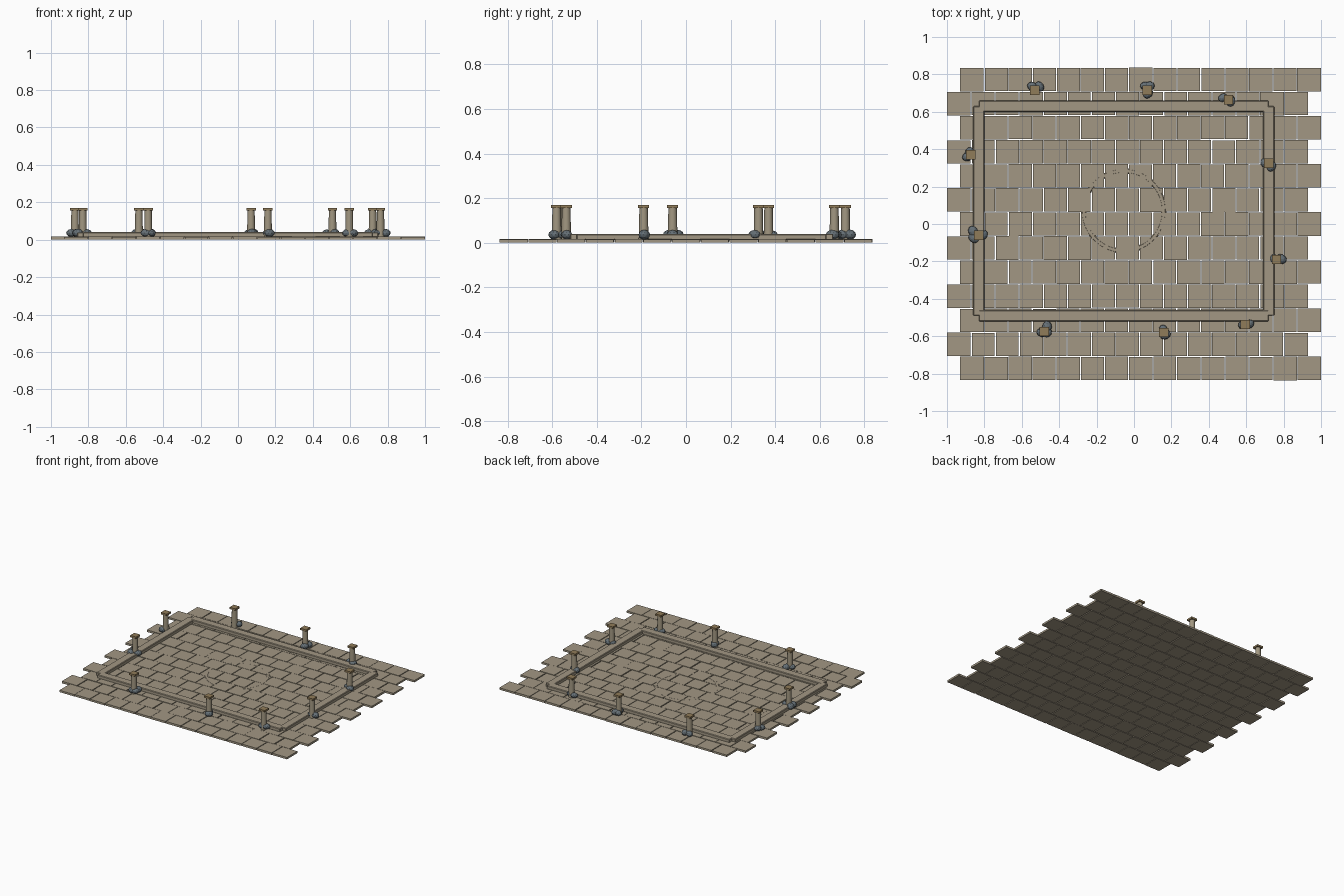
import bpy, bmesh, math, random
from mathutils import Matrix, Vector

if "Cube" in bpy.data.objects:
    bpy.data.objects.remove(bpy.data.objects["Cube"])

random.seed(4)


def material(name, rgb):
    m = bpy.data.materials.new(name)
    m.diffuse_color = (*rgb, 1)
    m.use_nodes = True
    m.node_tree.nodes["Principled BSDF"].inputs["Base Color"].default_value = m.diffuse_color
    return m


STONE = material("sandstone", (0.36, 0.31, 0.23))
POST = material("post_stone", (0.36, 0.31, 0.22))
CAP = material("cap_brown", (0.28, 0.20, 0.10))
ROCK = material("grey_rock", (0.13, 0.16, 0.18))


def finish(bm, name, mat, bevel=0):
    me = bpy.data.meshes.new(name)
    bm.normal_update()
    bm.to_mesh(me)
    bm.free()
    ob = bpy.data.objects.new(name, me)
    bpy.context.collection.objects.link(ob)
    me.materials.append(mat)
    if bevel:
        mod = ob.modifiers.new("bevel", 'BEVEL')
        mod.width = bevel
        mod.segments = 1
    return ob


def box(bm, x0, x1, y0, y1, z0, z1):
    c = Vector(((x0 + x1) / 2, (y0 + y1) / 2, (z0 + z1) / 2))
    bmesh.ops.create_cube(bm, size=1, matrix=Matrix.Translation(c)
                          @ Matrix.Diagonal((x1 - x0, y1 - y0, z1 - z0, 1)))


def smooth(ob, angle=35):
    bpy.context.view_layer.objects.active = ob
    ob.select_set(True)
    bpy.ops.object.shade_smooth_by_angle(angle=math.radians(angle))
    ob.select_set(False)


# Paving: 13 rows of 15 stones, alternate rows shifted by half a stone
ROWS, COLS, PITCH = 13, 15, 0.1287
bm = bmesh.new()
for r in range(ROWS):
    start = -1 + (0 if r % 2 else 0.07)
    y = (r - ROWS / 2) * PITCH
    for c in range(COLS):
        x = start + c * PITCH
        left = 0 if c == 0 else random.uniform(0.001, 0.004)
        right = 0 if c == COLS - 1 else random.uniform(0.001, 0.004)
        gap = random.uniform(0.001, 0.003)
        box(bm, x + left, min(x + PITCH - right, 1), y + gap, y + PITCH - gap,
            random.uniform(0, 0.001), random.uniform(0.0145, 0.0165))
finish(bm, "paving_stones", STONE)

# Raised kerb: four beams ending on each other's centre lines
CX, CY, HX, HY, W = -0.055, 0.07, 0.775, 0.56, 0.03
for s, side in ((-1, "front"), (1, "back")):
    bm = bmesh.new()
    y = CY + s * HY
    box(bm, CX - HX, CX + HX, y - W, y + W, 0.012, 0.04)
    finish(bm, side + "_kerb", STONE, 0.004)
for s, side in ((-1, "left"), (1, "right")):
    bm = bmesh.new()
    x = CX + s * HX
    box(bm, x - W, x + W, CY - HY, CY + HY, 0.012, 0.0395)
    finish(bm, side + "_kerb", STONE, 0.004)

# Thin ring set almost flush into the middle of the paving
bm = bmesh.new()
N = 64
loops = []
for rad, z in ((0.228, 0.009), (0.222, 0.0158), (0.206, 0.0158), (0.2, 0.009)):
    loops.append([bm.verts.new((CX + rad * math.cos(2 * math.pi * i / N),
                                CY + rad * math.sin(2 * math.pi * i / N), z))
                  for i in range(N)])
for k in range(4):
    a, b = loops[k], loops[(k + 1) % 4]
    for i in range(N):
        j = (i + 1) % N
        bm.faces.new((a[i], a[j], b[j], b[i]))
smooth(finish(bm, "centre_ring", STONE))

# Posts: position, then offsets of the rocks heaped at the foot
POSTS = [
    (-0.53, 0.715, [(-0.013, 0.02), (0.025, 0.02)]),
    (0.07, 0.715, [(-0.01, 0.022), (0.01, 0.02), (0.005, -0.015)]),
    (0.505, 0.665, [(-0.03, 0.01), (0.012, -0.008)]),
    (-0.872, 0.37, [(-0.018, -0.01), (-0.008, 0.015)]),
    (0.72, 0.325, [(-0.018, 0.0), (0.015, -0.018)]),
    (-0.83, -0.06, [(-0.03, 0.02), (-0.027, -0.015), (0.022, 0.0)]),
    (0.762, -0.19, [(-0.012, 0.003), (0.025, 0.003)]),
    (-0.48, -0.575, [(0.015, 0.025), (-0.012, -0.005), (0.018, -0.005)]),
    (0.16, -0.58, [(-0.003, 0.012), (0.008, -0.012)]),
    (0.595, -0.537, [(-0.01, 0.0), (0.02, 0.002)]),
]
for n, (px, py, rocks) in enumerate(POSTS, 1):
    bm = bmesh.new()
    bmesh.ops.create_cone(bm, cap_ends=True, segments=12, radius1=0.022, radius2=0.019,
                          depth=0.145, matrix=Matrix.Translation((px, py, 0.0845)))
    smooth(finish(bm, f"post_{n}", POST))
    bm = bmesh.new()
    box(bm, px - 0.025, px + 0.025, py - 0.025, py + 0.025, 0.155, 0.169)
    finish(bm, f"post_cap_{n}", CAP)
    bm = bmesh.new()
    for dx, dy in rocks:
        s = random.uniform(0.9, 1.1)
        bmesh.ops.create_icosphere(
            bm, subdivisions=2, radius=0.028 * s,
            matrix=Matrix.Translation((px + dx, py + dy, 0.036))
            @ Matrix.Rotation(random.uniform(0, 3), 4, 'Z')
            @ Matrix.Diagonal((1.05, 0.85, 0.75, 1)))
    finish(bm, f"foot_rocks_{n}", ROCK)
